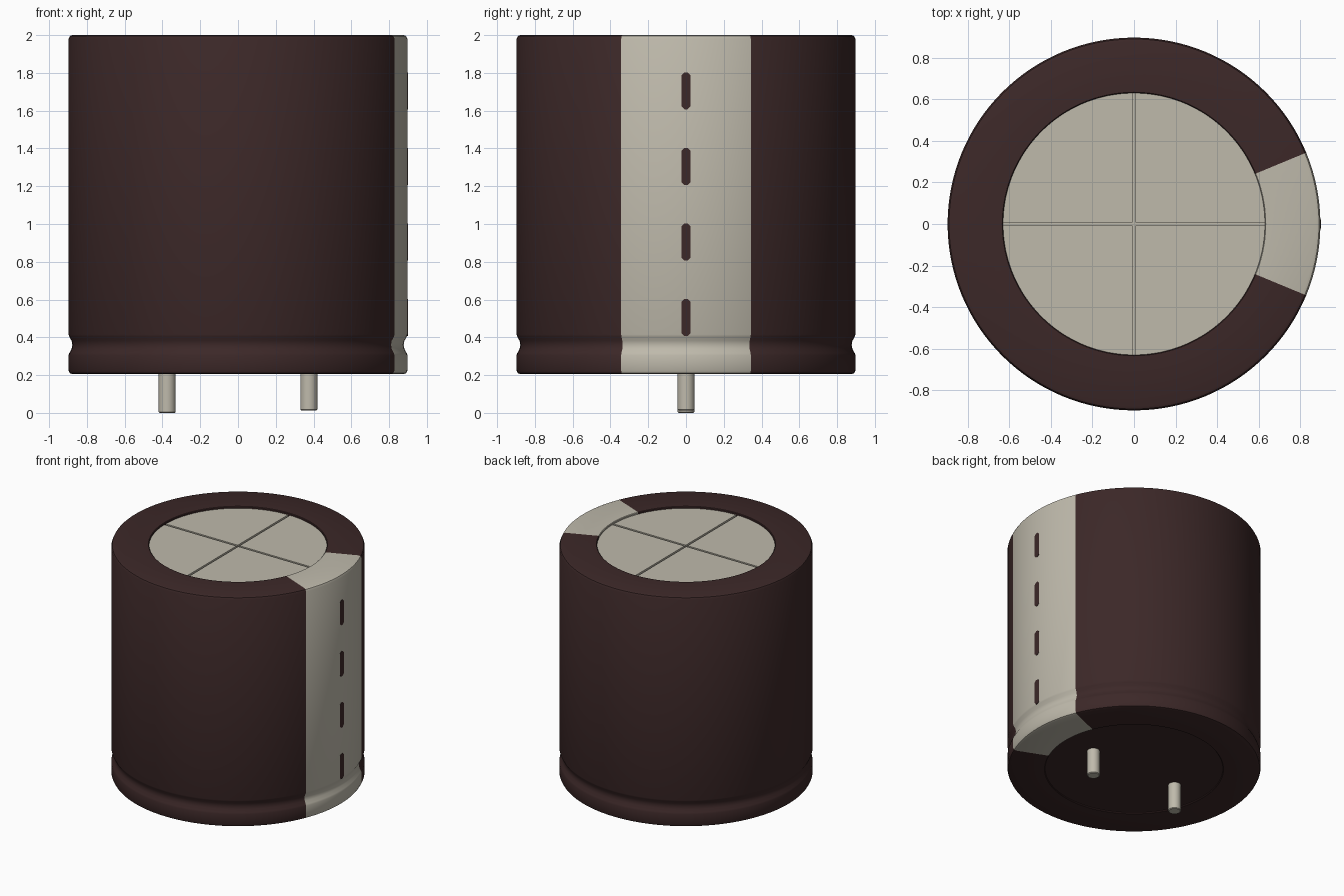
import bpy, bmesh, math

if "Cube" in bpy.data.objects:
    bpy.data.objects.remove(bpy.data.objects["Cube"], do_unlink=True)


def material(name, rgb):
    m = bpy.data.materials.new(name)
    m.use_nodes = True
    m.diffuse_color = (*rgb, 1)
    bsdf = next(n for n in m.node_tree.nodes if n.type == 'BSDF_PRINCIPLED')
    bsdf.inputs["Base Color"].default_value = (*rgb, 1)
    bsdf.inputs["Roughness"].default_value = 0.6
    return m


BROWN = material("dark brown sleeve", (0.045, 0.021, 0.021))
GREY = material("warm light grey", (0.52, 0.49, 0.41))

SEGMENTS = 128
R, R_IN = 0.897, 0.63          # can radius, sleeve opening radius
Z0, Z1 = 0.205, 2.0            # can bottom and top


def finish(name, bm, mats, smooth=True):
    bmesh.ops.recalc_face_normals(bm, faces=bm.faces)
    mesh = bpy.data.meshes.new(name)
    bm.to_mesh(mesh)
    bm.free()
    for m in mats:
        mesh.materials.append(m)
    obj = bpy.data.objects.new(name, mesh)
    bpy.context.collection.objects.link(obj)
    if smooth:
        bpy.ops.object.select_all(action='DESELECT')
        obj.select_set(True)
        bpy.context.view_layer.objects.active = obj
        bpy.ops.object.shade_smooth_by_angle(angle=math.radians(35))
    return obj


def lathe(profile, segments, x=0.0):
    """Revolve (radius, z) points around a vertical axis at x; radius 0 closes a pole."""
    bm = bmesh.new()
    verts = [bm.verts.new((r, 0, z)) for r, z in profile]
    edges = [bm.edges.new(p) for p in zip(verts, verts[1:])]
    bmesh.ops.spin(bm, geom=verts + edges, cent=(0, 0, 0), axis=(0, 0, 1),
                   angle=math.tau, steps=segments)
    bmesh.ops.remove_doubles(bm, verts=bm.verts, dist=1e-5)
    bmesh.ops.translate(bm, verts=bm.verts, vec=(x, 0, 0))
    return bm


def prism(name, points, to_world, mat, depth):
    """Extrude a flat outline along the given vector."""
    bm = bmesh.new()
    face = bm.faces.new([bm.verts.new(to_world(*p)) for p in points])
    new = bmesh.ops.extrude_face_region(bm, geom=[face], use_keep_orig=True)["geom"]
    bmesh.ops.translate(bm, vec=depth,
                        verts=[v for v in new if isinstance(v, bmesh.types.BMVert)])
    return finish(name, bm, [mat], smooth=False)


# Shrink sleeve with rolled crimp near the base
sleeve = [(R_IN, Z0 + 0.02), (R_IN, Z0 + 0.004), (R_IN + 0.004, Z0),
          (R - 0.02, Z0), (R - 0.007, Z0 + 0.005), (R, Z0 + 0.02),
          (R, 0.305), (R - 0.004, 0.317), (R - 0.016, 0.338), (R - 0.02, 0.36),
          (R - 0.016, 0.382), (R - 0.004, 0.403), (R, 0.415),
          (R, Z1 - 0.02), (R - 0.007, Z1 - 0.005), (R - 0.02, Z1),
          (R_IN + 0.004, Z1), (R_IN, Z1 - 0.004), (R_IN, Z1 - 0.03)]
bm = lathe(sleeve, SEGMENTS)
# Polarity stripe wraps the whole +x side
for f in bm.faces:
    c = f.calc_center_median()
    f.material_index = int(abs(math.atan2(c.y, c.x)) < math.radians(22.5))
finish("sleeve", bm, [BROWN, GREY])

# Dashes printed down the stripe
for i in range(4):
    z, w, h, c = 0.505 + 0.4 * i, 0.0225, 0.098, 0.014
    outline = [(-w, z - h + c), (-w + c, z - h), (w - c, z - h), (w, z - h + c),
               (w, z + h - c), (w - c, z + h), (-w + c, z + h), (-w, z + h - c)]
    prism(f"stripe_dash_{i + 1}", outline,
          lambda y, zz: (R - 0.003, y, zz), BROWN, (0.005, 0, 0))

# Metal lid: a floor disc with four raised quarters leaving a scored cross
finish("lid_floor", lathe([(0, Z1 - 0.028), (R_IN, Z1 - 0.028)], SEGMENTS), [GREY])
g = 0.008
a = math.asin(g / R_IN)
for q in range(4):
    turn = q * math.pi / 2
    arc = [a + (math.pi / 2 - 2 * a) * k / 32 for k in range(33)]
    pts = [(g, g)] + [(R_IN * math.cos(t), R_IN * math.sin(t)) for t in arc]
    prism(f"lid_quarter_{q + 1}", pts,
          lambda x, y: (x * math.cos(turn) - y * math.sin(turn),
                        x * math.sin(turn) + y * math.cos(turn), Z1 - 0.028),
          GREY, (0, 0, 0.014))

# Recessed base plug
finish("base_plug", lathe([(0, Z0 + 0.008), (R_IN, Z0 + 0.008)], SEGMENTS), [BROWN])

# Terminal pins
for name, x, zb in (("right_pin", -0.375, 0.0), ("left_pin", 0.375, 0.013)):
    r = 0.045
    pin = [(0, zb), (r - 0.005, zb), (r, zb + 0.005), (r, Z0 + 0.03), (0, Z0 + 0.03)]
    finish(name, lathe(pin, 32, x), [GREY])
